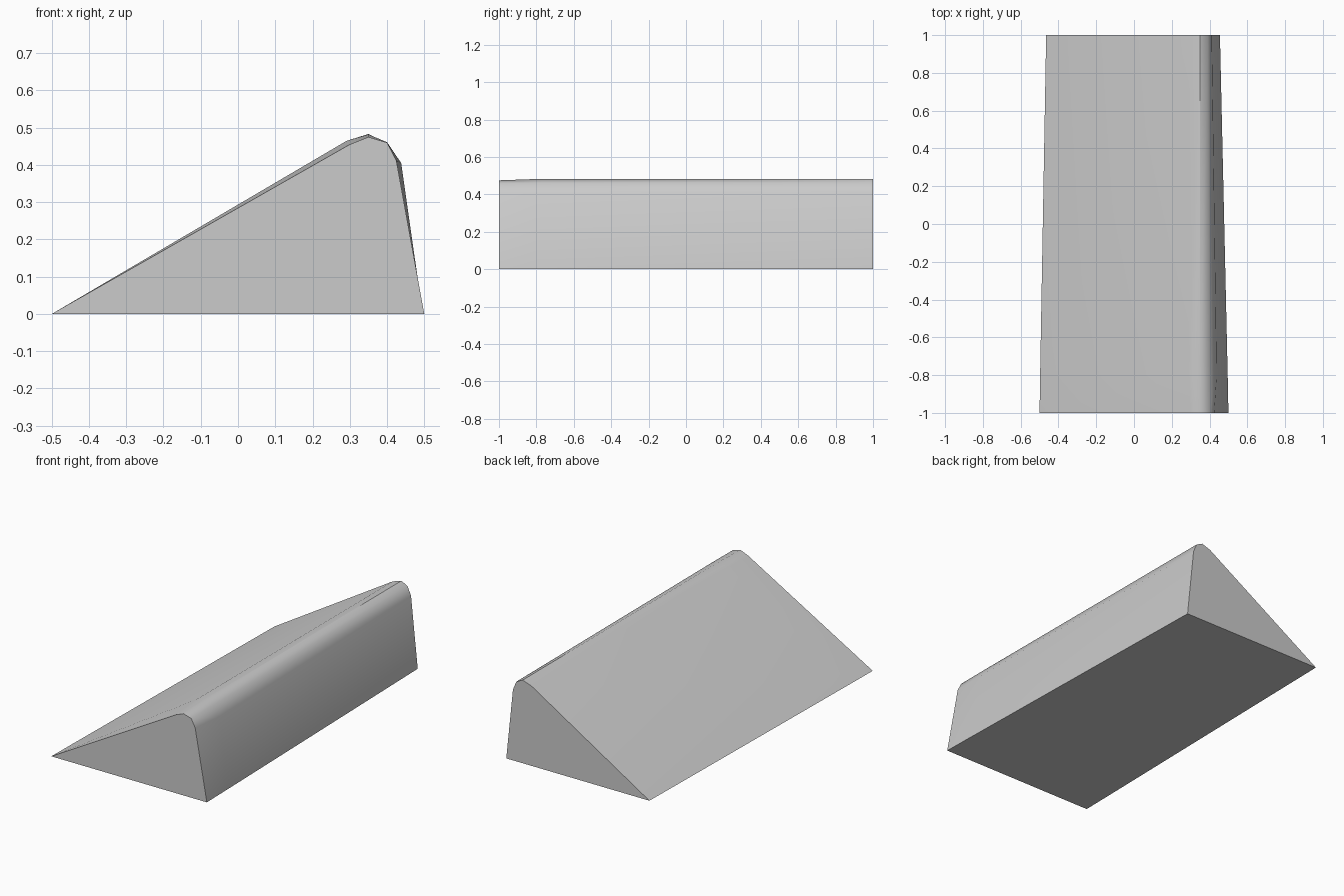
import bpy
import bmesh
from math import radians

cube = bpy.data.objects.get("Cube")
if cube:
    bpy.data.objects.remove(cube, do_unlink=True)

# Plain grey
grey = bpy.data.materials.new("grey")
grey.use_nodes = True
colour = (0.6, 0.6, 0.6, 1)
grey.diffuse_color = colour
grey.node_tree.nodes["Principled BSDF"].inputs["Base Color"].default_value = colour

# Cross-sections (x, z) from front to back: toe, rounded crest, heel
sections = {
    -1.0: [(-0.5, 0), (0.30, 0.455), (0.35, 0.475), (0.40, 0.46), (0.425, 0.412), (0.5, 0)],
    -0.8: [(-0.497, 0), (0.292, 0.465), (0.35, 0.482), (0.40, 0.461), (0.438, 0.405), (0.496, 0)],
    1.0: [(-0.465, 0), (0.295, 0.465), (0.35, 0.483), (0.39, 0.463), (0.412, 0.412), (0.455, 0)],
}

# Loft the tapering wedge between the sections and cap its ends
bm = bmesh.new()
rings = [[bm.verts.new((x, y, z)) for x, z in profile] for y, profile in sections.items()]
for a, b in zip(rings, rings[1:]):
    for i in range(len(a)):
        j = (i + 1) % len(a)
        bm.faces.new((a[i], a[j], b[j], b[i]))
bm.faces.new(rings[0])
bm.faces.new(rings[-1])
bmesh.ops.recalc_face_normals(bm, faces=bm.faces)

mesh = bpy.data.meshes.new("wedge_block")
bm.to_mesh(mesh)
bm.free()
mesh.materials.append(grey)
wedge = bpy.data.objects.new("wedge_block", mesh)
bpy.context.collection.objects.link(wedge)

# Smooth the rounded crest, keep the corners crisp
bpy.ops.object.select_all(action='DESELECT')
wedge.select_set(True)
bpy.context.view_layer.objects.active = wedge
bpy.ops.object.shade_smooth_by_angle(angle=radians(40))
